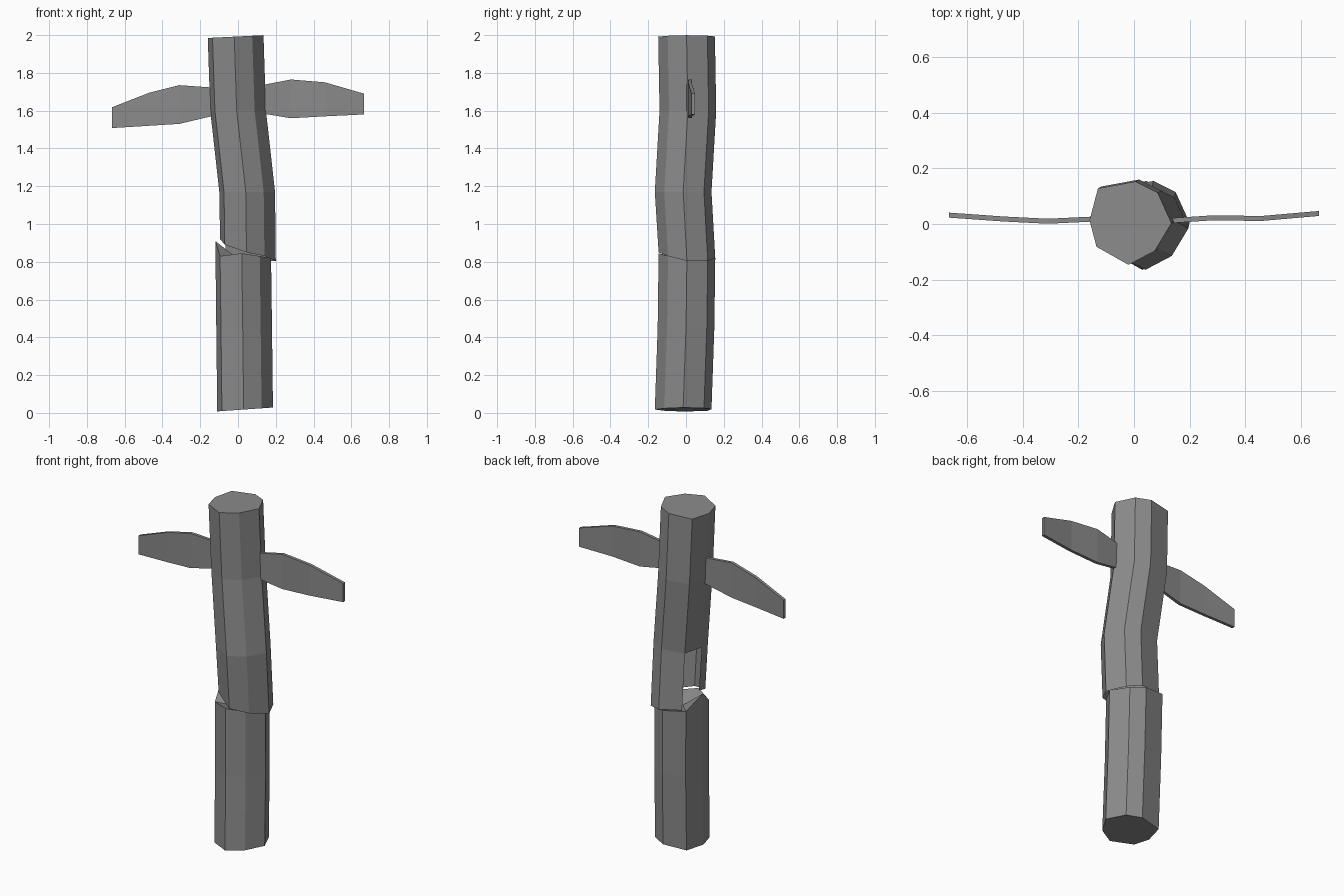
import bpy
import bmesh

cube = bpy.data.objects.get("Cube")
if cube:
    bpy.data.objects.remove(cube, do_unlink=True)

# Single weathered grey
grey = bpy.data.materials.new("weathered_grey")
grey.use_nodes = True
colour = (0.26, 0.26, 0.26, 1)
grey.diffuse_color = colour
grey.node_tree.nodes["Principled BSDF"].inputs["Base Color"].default_value = colour

# Uneven eight-sided log section, counter-clockwise from +x
SECTION = [(.15, 0), (.1, .11), (.02, .15), (-.115, .125),
           (-.145, .01), (-.12, -.085), (-.005, -.15), (.09, -.1)]
SIDES = len(SECTION)


def finish(bm, name):
    mesh = bpy.data.meshes.new(name)
    bm.to_mesh(mesh)
    bm.free()
    mesh.materials.append(grey)
    obj = bpy.data.objects.new(name, mesh)
    bpy.context.collection.objects.link(obj)
    return obj


def add_ring(bm, cx, cy, heights):
    return [bm.verts.new((cx + x, cy + y, z)) for (x, y), z in zip(SECTION, heights)]


def skin(bm, low, high, skip=()):
    for i in range(SIDES):
        if i not in skip:
            j = (i + 1) % SIDES
            bm.faces.new((low[i], low[j], high[j], high[i]))


def level(z, tilt=0):
    return [z + tilt * x for x, y in SECTION]


# Lower log: slightly tilted foot, splintered rim, sunken broken end
bm = bmesh.new()
foot = add_ring(bm, .035, -.015, level(.018, .07))
middle = add_ring(bm, .03, 0, level(.45))
rim = add_ring(bm, .025, .005, [.82, .81, .82, .84, .91, .83, .845, .83])
skin(bm, foot, middle)
skin(bm, middle, rim)
bm.faces.new(foot[::-1])
core = bm.verts.new((.02, 0, .8))
for i in range(SIDES):
    bm.faces.new((rim[i], rim[(i + 1) % SIDES], core))
finish(bm, "lower_log")

# Upper log: bent shell with a ragged open bottom and one missing panel
bm = bmesh.new()
torn = add_ring(bm, .05, .005, [.805, .805, .82, .84, .92, .89, .85, .83])
notch = add_ring(bm, .046, -.015, level(1.17))
bend = add_ring(bm, -.002, .01, level(1.6))
top = add_ring(bm, -.015, .003, level(1.992, .05))
skin(bm, torn, notch, skip=(3,))
skin(bm, notch, bend)
skin(bm, bend, top)
bm.faces.new(top)
finish(bm, "upper_log")


# Thin bent side blades, given as columns of x, y, low z, high z
def blade(name, columns, thickness=.018):
    bm = bmesh.new()
    loops = []
    for x, y, low, high in columns:
        back, front = y + thickness / 2, y - thickness / 2
        loops.append([bm.verts.new((x, v, z)) for v, z in
                      ((front, low), (back, low), (back, high), (front, high))])
    for a, b in zip(loops, loops[1:]):
        for i in range(4):
            j = (i + 1) % 4
            bm.faces.new((a[i], a[j], b[j], b[i]))
    bm.faces.new(loops[0])
    bm.faces.new(loops[-1])
    bmesh.ops.recalc_face_normals(bm, faces=bm.faces)
    finish(bm, name)


blade("left_blade", [(.1, .01, 1.59, 1.73), (.28, .022, 1.56, 1.765),
                     (.46, .02, 1.57, 1.75), (.667, .038, 1.58, 1.69)])
blade("right_blade", [(-.1, .02, 1.58, 1.72), (-.31, .01, 1.53, 1.735),
                      (-.47, .018, 1.52, 1.695), (-.667, .032, 1.508, 1.618)])
